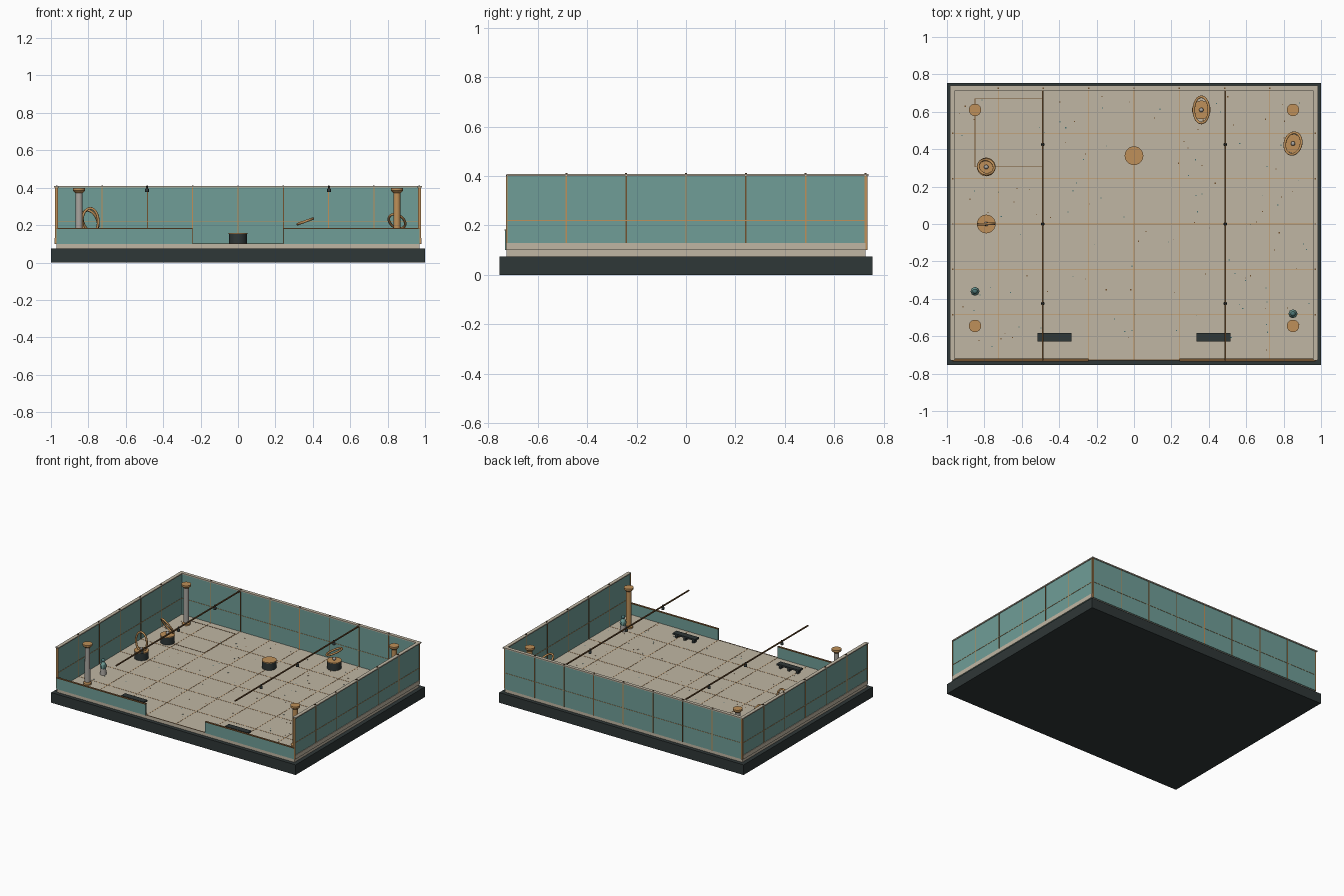
import bpy, bmesh, math, random
from mathutils import Matrix, Vector, Euler

if "Cube" in bpy.data.objects:
    bpy.data.objects.remove(bpy.data.objects["Cube"])

random.seed(4)


def material(name, rgb):
    m = bpy.data.materials.new(name)
    m.diffuse_color = (*rgb, 1)
    m.use_nodes = True
    m.node_tree.nodes["Principled BSDF"].inputs["Base Color"].default_value = m.diffuse_color
    return m


BEIGE = material("beige_terrazzo", (0.53, 0.47, 0.37))
TEAL = material("teal_panel", (0.16, 0.34, 0.31))
DARK = material("charcoal", (0.028, 0.038, 0.038))
BRASS = material("brass", (0.52, 0.28, 0.10))
BRONZE = material("dark_bronze", (0.17, 0.085, 0.03))
STONE = material("grey_stone", (0.40, 0.38, 0.35))
PATINA = material("deep_patina", (0.07, 0.17, 0.17))


def finish(name, bm, mat, smooth=False):
    me = bpy.data.meshes.new(name)
    bm.to_mesh(me)
    bm.free()
    ob = bpy.data.objects.new(name, me)
    bpy.context.collection.objects.link(ob)
    me.materials.append(mat)
    if smooth:
        bpy.context.view_layer.objects.active = ob
        bpy.ops.object.select_all(action='DESELECT')
        ob.select_set(True)
        bpy.ops.object.shade_smooth_by_angle(angle=math.radians(40))
    return ob


def boxes(name, spans, mat):
    """Each span is (x0, x1, y0, y1, z0, z1)."""
    bm = bmesh.new()
    for x0, x1, y0, y1, z0, z1 in spans:
        m = Matrix.Translation(((x0 + x1) / 2, (y0 + y1) / 2, (z0 + z1) / 2))
        m = m @ Matrix.Diagonal((x1 - x0, y1 - y0, z1 - z0, 1))
        bmesh.ops.create_cube(bm, size=1, matrix=m)
    return finish(name, bm, mat)


def lathe(name, x, y, profile, mat, n=24):
    """Stacked rings from (radius, z) pairs, capped at both ends."""
    bm = bmesh.new()
    rings = [[bm.verts.new((x + r * math.cos(2 * math.pi * i / n),
                            y + r * math.sin(2 * math.pi * i / n), z))
              for i in range(n)] for r, z in profile]
    for a, b in zip(rings, rings[1:]):
        for i in range(n):
            j = (i + 1) % n
            bm.faces.new((a[i], a[j], b[j], b[i]))
    bm.faces.new(rings[0][::-1])
    bm.faces.new(rings[-1])
    return finish(name, bm, mat, True)


def ball(name, loc, r, mat):
    bm = bmesh.new()
    bmesh.ops.create_icosphere(bm, subdivisions=2, radius=r,
                               matrix=Matrix.Translation(loc))
    return finish(name, bm, mat, True)


def oval_ring(name, loc, a, b, tube, rot):
    bm = bmesh.new()
    n, k = 40, 10
    turn = Euler([math.radians(v) for v in rot]).to_matrix()
    rows = []
    for i in range(n):
        t = 2 * math.pi * i / n
        row = []
        for j in range(k):
            s = 2 * math.pi * j / k
            d = tube * math.cos(s)
            p = Vector(((a + d) * math.cos(t), (b + d) * math.sin(t), tube * math.sin(s)))
            row.append(bm.verts.new(turn @ p + Vector(loc)))
        rows.append(row)
    for i in range(n):
        p, q = rows[i], rows[(i + 1) % n]
        for j in range(k):
            m = (j + 1) % k
            bm.faces.new((p[j], q[j], q[m], p[m]))
    return finish(name, bm, BRASS, True)


WX, WY, T = 0.97, 0.727, 0.006   # wall centre lines and half thickness
FLOOR, TOP, LOW = 0.10, 0.40, 0.18
STEP = 0.2423                    # panel and tile spacing

# plinth and floor
boxes("plinth", [(-1, 1, -0.755, 0.755, 0, 0.075)], DARK)
boxes("floor_slab", [(-WX, WX, -WY, WY, 0.075, FLOOR)], BEIGE)

# walls: three full height, two low front pieces beside the entrance
boxes("tall_walls", [(s * WX - T, s * WX + T, -WY, WY, FLOOR, TOP) for s in (-1, 1)]
      + [(-WX, WX, WY - T, WY + T, FLOOR, TOP)], TEAL)
boxes("low_front_walls", [(-WX, -0.243, -WY - T, -WY + T, FLOOR, LOW),
                          (0.243, WX, -WY - T, -WY + T, FLOOR, LOW)], TEAL)
boxes("wall_coping", [(s * WX - 0.0125, s * WX + 0.0125, -WY, 0.74, TOP, 0.408) for s in (-1, 1)]
      + [(-WX, WX, WY - 0.0125, WY + 0.0125, TOP, 0.408)], BEIGE)
boxes("low_wall_trim", [(-WX, -0.243, -WY - 0.008, -WY + 0.008, LOW, LOW + 0.004),
                        (0.243, WX, -WY - 0.008, -WY + 0.008, LOW, LOW + 0.004)], BRONZE)
boxes("outer_skirting", [(min(s * 0.97, s * 0.98), max(s * 0.97, s * 0.98),
                          -WY, WY, FLOOR, 0.13) for s in (-1, 1)], BEIGE)

# metal seams on the walls
E = T + 0.002
brass_seams, dark_seams = [], []
for s in (-1, 1):
    for i in range(-3, 4):
        y = i * STEP
        group = dark_seams if abs(i) == 1 else brass_seams
        group.append((s * WX - E, s * WX + E, y - 0.003, y + 0.003, FLOOR, TOP))
    brass_seams.append((s * WX - E, s * WX + E, -WY, WY, 0.2185, 0.2215))
for i in range(-4, 5):
    x = i * STEP
    group = dark_seams if i in (-2, 1) else brass_seams
    group.append((x - 0.003, x + 0.003, WY - E, WY + E, FLOOR, TOP))
brass_seams.append((-WX, WX, WY - E, WY + E, 0.219, 0.221))
boxes("brass_wall_seams", brass_seams, BRASS)
boxes("bronze_wall_seams", dark_seams, BRONZE)
boxes("coping_studs", [(s * WX - 0.004, s * WX + 0.004, i * STEP - 0.004, i * STEP + 0.004, 0.408, 0.413)
                       for s in (-1, 1) for i in range(-2, 3)]
      + [(i * STEP - 0.004, i * STEP + 0.004, WY - 0.004, WY + 0.004, 0.408, 0.413)
         for i in range(-3, 4)], BRONZE)

# thin metal inlays between the floor tiles
Z0, Z1, W = FLOOR, FLOOR + 0.001, 0.0015
boxes("floor_inlay", [(i * STEP - W, i * STEP + W, -WY, WY, Z0, Z1) for i in range(-3, 4)]
      + [(-WX, WX, i * STEP - W, i * STEP + W, Z0, Z1) for i in range(-2, 3)], BRASS)
boxes("floor_frame", [(-0.85, -0.49, y - W, y + W, Z0, Z1 + 0.0005) for y in (0.305, 0.67)]
      + [(x - W, x + W, 0.305, 0.67, Z0, Z1 + 0.0005) for x in (-0.85, -0.49)]
      + [(-0.243, 0.243, -WY - 0.002, -WY + 0.002, Z0, Z1 + 0.001)], BRONZE)

# terrazzo flecks
flecks = []
for i in range(130):
    x, y, r = random.uniform(-0.94, 0.94), random.uniform(-0.70, 0.70), random.uniform(0.002, 0.0035)
    flecks.append((x - r, x + r, y - r, y + r, Z0, Z1))
boxes("floor_flecks", flecks[::2], PATINA)
boxes("floor_flecks_bronze", flecks[1::2], BRONZE)

# corner columns
for x in (-0.85, 0.85):
    for y in (-0.545, 0.61):
        lathe("column_shaft", x, y, [(0.019, 0.115), (0.018, 0.38)], STONE if x < 0 else BRASS)
        lathe("column_base", x, y, [(0.028, 0.10), (0.028, 0.11), (0.021, 0.118)], BRASS)
        lathe("column_capital", x, y, [(0.02, 0.372), (0.033, 0.385), (0.033, 0.398)], BRASS)

# display drums, four of them carrying a tilted oval ring
RINGS = {(-0.79, 0.0): (-90, 0, 3), (-0.79, 0.305): (-57, 0, -22),
         (0.85, 0.43): (-33, 0, -14), (0.36, 0.61): (0, -20, 0), (0.0, 0.365): None}
for (x, y), rot in RINGS.items():
    lathe("display_drum", x, y, [(0.048, 0.10), (0.048, 0.153)], DARK)
    lathe("drum_top", x, y, [(0.05, 0.153), (0.05, 0.158)], BRASS)
    if rot:
        lathe("ring_pin", x, y, [(0.005, 0.158), (0.005, 0.168)], STONE, 10)
        ball("pin_ball", (x, y, 0.168), 0.012, STONE)
        oval_ring("oval_ring", (x, y, 0.22), 0.043, 0.07, 0.007, rot)

# small statues on stone stands
for x, y in ((-0.85, -0.36), (0.85, -0.48)):
    lathe("statue_stand", x, y, [(0.022, 0.10), (0.019, 0.145)], STONE, 12)
    lathe("statue_body", x, y, [(0.019, 0.145), (0.024, 0.165), (0.014, 0.185), (0.007, 0.193)], TEAL, 8)
    ball("statue_head", (x, y, 0.203), 0.014, PATINA)

# benches facing the entrance
for x in (-0.425, 0.425):
    boxes("bench", [(x - 0.092, x + 0.092, -0.627, -0.583, 0.122, 0.134)]
          + [(x + d - 0.008, x + d + 0.008, -0.62, -0.59, FLOOR, 0.122)
             for d in (-0.07, 0, 0.07)], DARK)

# overhead light rails with hanging spotlights
for x in (-0.487, 0.487):
    boxes("light_rail", [(x - 0.004, x + 0.004, -0.73, 0.722, 0.397, 0.405)], BRONZE)
    for y in (-0.425, 0.0, 0.425):
        lathe("spotlight", x, y, [(0.010, 0.376), (0.010, 0.392), (0.005, 0.398), (0.005, 0.409)], DARK, 12)
